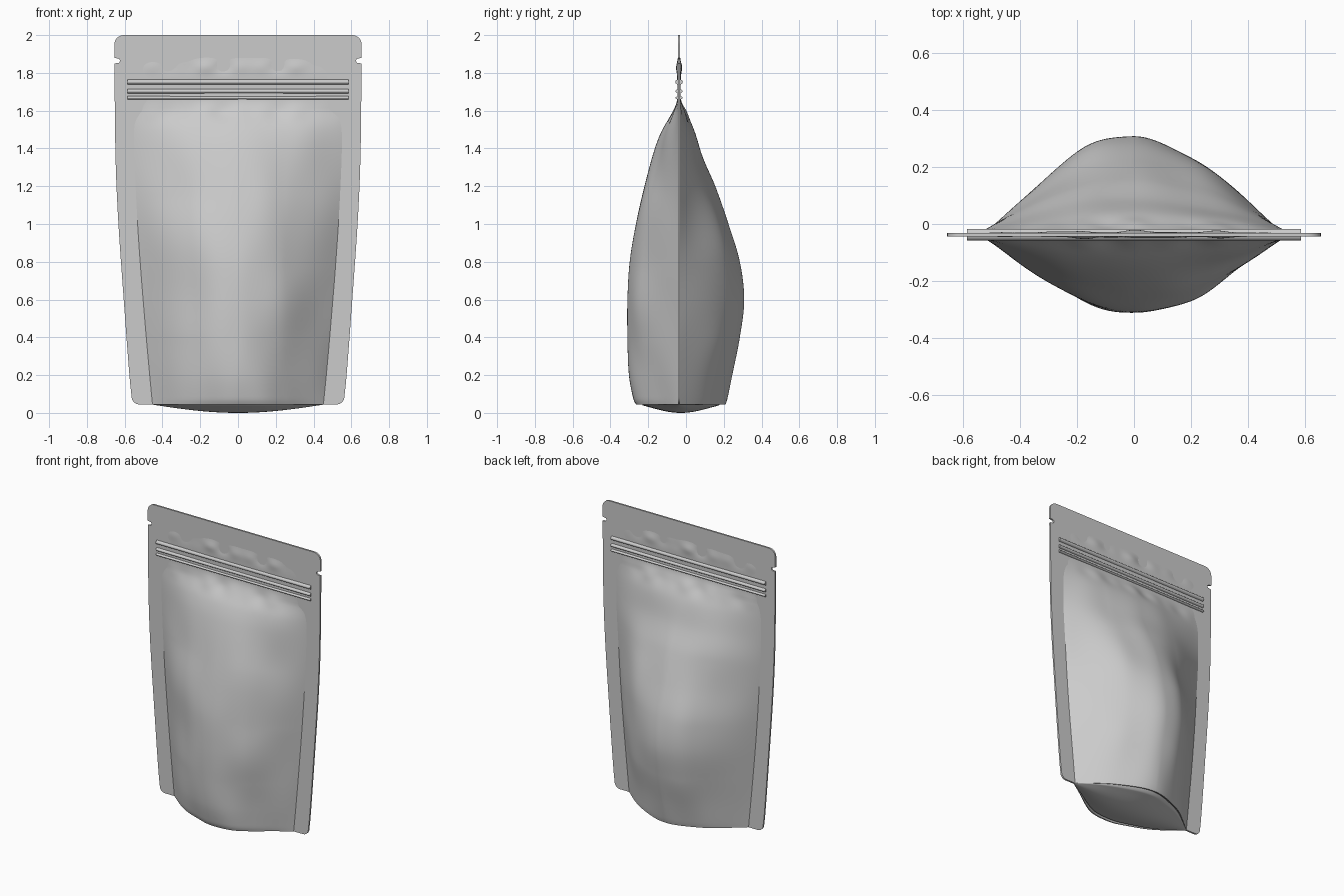
import bpy, bmesh, math
from mathutils import Vector, noise

if "Cube" in bpy.data.objects:
    bpy.data.objects.remove(bpy.data.objects["Cube"])

YS = -0.037   # plane of the side seal


def curve(table, z):
    """Smooth (Catmull-Rom style) lookup in a list of (z, value)."""
    if z <= table[0][0]:
        return table[0][1]
    if z >= table[-1][0]:
        return table[-1][1]
    i = next(k for k in range(len(table) - 1) if z <= table[k + 1][0])

    def slope(k):
        a, b = table[max(k - 1, 0)], table[min(k + 1, len(table) - 1)]
        return (b[1] - a[1]) / (b[0] - a[0])
    (z0, v0), (z1, v1) = table[i], table[i + 1]
    h = z1 - z0
    t = (z - z0) / h
    return ((2*t**3 - 3*t**2 + 1) * v0 + (t**3 - 2*t**2 + t) * h * slope(i)
            + (3*t**2 - 2*t**3) * v1 + (t**3 - t**2) * h * slope(i + 1))


# Profiles up the pouch: side outline, filled width, front and back depth
OUTER = [(0.045, 0.56), (0.2, 0.575), (0.6, 0.605), (1.0, 0.633),
         (1.3, 0.647), (1.6, 0.652), (2.0, 0.655)]
INNER = [(0.045, 0.46), (0.6, 0.51), (1.0, 0.54), (1.6, 0.58), (1.9, 0.585)]
FRONT = [(0.045, -0.265), (0.07, -0.278), (0.2, -0.302), (0.4, -0.31),
         (0.6, -0.31), (0.8, -0.298), (1.0, -0.265), (1.2, -0.22),
         (1.4, -0.165), (1.5, -0.125), (1.6, -0.065), (1.66, -0.047),
         (1.82, -0.047), (1.9, -0.041)]
BACK = [(0.045, 0.21), (0.07, 0.218), (0.2, 0.245), (0.4, 0.285),
        (0.6, 0.308), (0.8, 0.285), (1.0, 0.225), (1.2, 0.155),
        (1.35, 0.09), (1.5, 0.042), (1.6, -0.005), (1.66, -0.027),
        (1.82, -0.027), (1.9, -0.033)]


def finish(name, bm, angle=35):
    bmesh.ops.recalc_face_normals(bm, faces=bm.faces)
    me = bpy.data.meshes.new(name)
    bm.to_mesh(me)
    bm.free()
    ob = bpy.data.objects.new(name, me)
    bpy.context.collection.objects.link(ob)
    bpy.ops.object.select_all(action='DESELECT')
    ob.select_set(True)
    bpy.context.view_layer.objects.active = ob
    bpy.ops.object.shade_smooth_by_angle(angle=math.radians(angle))
    return ob


def grid(bm, rows):
    vs = [[bm.verts.new(p) for p in r] for r in rows]
    for a, b in zip(vs, vs[1:]):
        for i in range(len(a) - 1):
            bm.faces.new((a[i], a[i + 1], b[i + 1], b[i]))


def panel_point(u, z, table, seed):
    x = u * curve(INNER, z)
    c = max(0.0, math.cos(math.pi / 2 * u))
    depth = curve(table, z) - YS
    side = 1 if seed else -1
    # soft dents in the filled part, small crinkles around the zip
    soft = noise.noise(Vector((x * 4, seed * 9.0, z * 2.6))) * 0.022
    soft *= math.sin(math.pi * abs(u)) * min(1, abs(depth) / 0.2)
    wave = math.sin(x * 24 + seed) + 0.6 * math.sin(x * 41 + 2)
    crinkle = 0.005 * wave * c * (math.exp(-((z - 1.83) / 0.03) ** 2)
                                  + math.exp(-((z - 1.59) / 0.04) ** 2))
    flat = c if z < 1.6 else c ** (1 - 0.6 * min(1, (z - 1.6) / 0.06))
    return Vector((x, YS + depth * flat + side * (soft + crinkle), z))


# Filled body: front and back panels plus the bulging bottom gusset
NU, NZ = 96, 130
us = [-1 + 2 * i / NU for i in range(NU + 1)]
zs = [0.045 + 1.855 * j / NZ for j in range(NZ + 1)]
bm = bmesh.new()
for table, seed in ((FRONT, 0), (BACK, 1)):
    grid(bm, [[panel_point(u, z, table, seed) for u in us] for z in zs])
rows = []
for t in [0, 0.02, 0.035, 0.05, 0.075] + [0.1 + 0.8 * k / 24 for k in range(25)] \
        + [0.925, 0.95, 0.965, 0.98, 1]:
    row = []
    for u in us:
        p = panel_point(u, 0.045, FRONT, 0).lerp(panel_point(u, 0.045, BACK, 1), t)
        c = max(0.0, math.cos(math.pi / 2 * u))
        d = min(t, 1 - t)
        lip = 0.016 * math.exp(-((d - 0.045) / 0.018) ** 2) if d > 0.02 else 0
        p.z -= c * (0.045 * math.sin(math.pi * t) ** 1.4 - lip)
        row.append(p)
    rows.append(row)
grid(bm, rows)
bmesh.ops.remove_doubles(bm, verts=bm.verts, dist=0.0005)
finish("pouch_body", bm, 50)


# Flat heat-sealed border with rounded corners and tear notches
def arc(cx, cz, r, a0, a1, n=8):
    return [(cx + r * math.cos(math.radians(a0 + (a1 - a0) * i / n)),
             cz + r * math.sin(math.radians(a0 + (a1 - a0) * i / n)))
            for i in range(n + 1)]


half = [(0.40, 1.6), (0.40, 0.045)] + arc(0.523, 0.085, 0.04, -90, 0)
half += [(curve(OUTER, z), z) for z in [0.15 + 0.1 * k for k in range(17)]]
half += [(0.654, 1.85)] + arc(0.637, 1.864, 0.012, 270, 90) + [(0.655, 1.88)]
half += arc(0.605, 1.95, 0.05, 0, 90)
outline = half + [(-x, z) for x, z in reversed(half)]
bm = bmesh.new()
face = bm.faces.new([bm.verts.new((x, YS - 0.006, z)) for x, z in outline])
ext = bmesh.ops.extrude_face_region(bm, geom=[face])
bmesh.ops.translate(bm, vec=(0, 0.012, 0),
                    verts=[g for g in ext["geom"] if isinstance(g, bmesh.types.BMVert)])
bmesh.ops.triangulate(bm, faces=[f for f in bm.faces if len(f.verts) > 4])
finish("sealed_border", bm)

# Zip ridges showing on both sides
for i, (z, rz, ry) in enumerate(((1.752, 0.014, 0.02), (1.703, 0.012, 0.019),
                                 (1.668, 0.009, 0.019))):
    bpy.ops.mesh.primitive_cylinder_add(vertices=24, radius=1, depth=1.17,
                                        location=(0, YS, z),
                                        rotation=(0, math.pi / 2, 0))
    ridge = bpy.context.object
    ridge.name = f"zip_ridge_{i + 1}"
    ridge.scale = (rz, ry, 1)
    bpy.ops.object.transform_apply(location=False, rotation=True, scale=True)
    bpy.ops.object.shade_smooth_by_angle(angle=math.radians(40))
